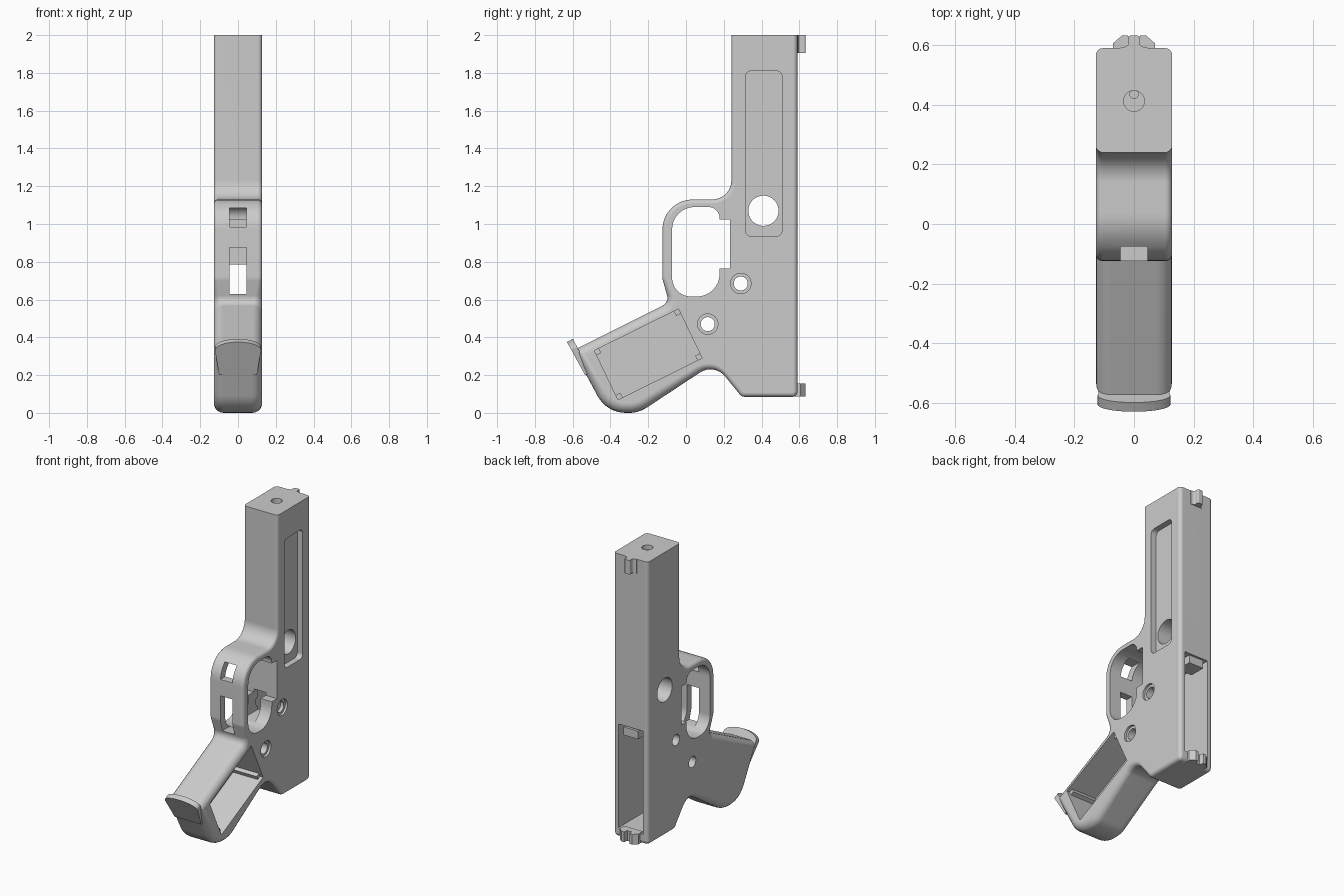
import bpy, bmesh, math
from mathutils import Vector, Matrix

cube = bpy.data.objects.get("Cube")
if cube:
    bpy.data.objects.remove(cube, do_unlink=True)

HALF = 0.128

grey = bpy.data.materials.new("plain grey")
grey.use_nodes = True
grey.diffuse_color = (0.6, 0.6, 0.6, 1)
for node in grey.node_tree.nodes:
    if node.type == 'BSDF_PRINCIPLED':
        node.inputs["Base Color"].default_value = grey.diffuse_color
        node.inputs["Roughness"].default_value = 0.6


def rounded(corners, steps=8):
    """Polygon from (u, v, radius) corners with filleted joints."""
    out = []
    n = len(corners)
    for i, (u, v, r) in enumerate(corners):
        p = Vector((u, v))
        if r == 0:
            out.append(p)
            continue
        a = (Vector(corners[i - 1][:2]) - p).normalized()
        b = (Vector(corners[(i + 1) % n][:2]) - p).normalized()
        half = a.angle(b) / 2
        centre = p + (a + b).normalized() * (r / math.sin(half))
        start = p + a * (r / math.tan(half)) - centre
        end = p + b * (r / math.tan(half)) - centre
        sweep = math.atan2(start.x * end.y - start.y * end.x, start.dot(end))
        for k in range(steps + 1):
            c, s = math.cos(sweep * k / steps), math.sin(sweep * k / steps)
            out.append(centre + Vector((c * start.x - s * start.y,
                                        s * start.x + c * start.y)))
    return out


def circle(u, v, r, n=40):
    return [(u + r * math.cos(math.tau * k / n), v + r * math.sin(math.tau * k / n))
            for k in range(n)]


def rect(u0, u1, v0, v1, r=0):
    return rounded([(u0, v0, r), (u1, v0, r), (u1, v1, r), (u0, v1, r)])


def loft(name, rings):
    """Solid through matching closed rings of 3D points."""
    bm = bmesh.new()
    loops = [[bm.verts.new(p) for p in ring] for ring in rings]
    bm.faces.new(loops[0])
    bm.faces.new(loops[-1])
    for low, high in zip(loops, loops[1:]):
        for i in range(len(low)):
            j = (i + 1) % len(low)
            bm.faces.new((low[i], low[j], high[j], high[i]))
    bmesh.ops.recalc_face_normals(bm, faces=bm.faces)
    mesh = bpy.data.meshes.new(name)
    bm.to_mesh(mesh)
    bm.free()
    mesh.materials.append(grey)
    obj = bpy.data.objects.new(name, mesh)
    bpy.context.collection.objects.link(obj)
    return obj


def prism(name, pts, t0, t1, axis='x'):
    """Extrude a polygon along x (yz outline) or z (xy outline)."""
    if axis == 'x':
        return loft(name, [[(t, u, v) for u, v in pts] for t in (t0, t1)])
    return loft(name, [[(u, v, t) for u, v in pts] for t in (t0, t1)])


def inward(pts):
    """Mitred inward direction at each corner of a counterclockwise outline."""
    out = []
    for i, p in enumerate(pts):
        a = (p - pts[i - 1]).normalized()
        b = (pts[(i + 1) % len(pts)] - p).normalized()
        na, nb = Vector((-a.y, a.x)), Vector((-b.y, b.x))
        out.append((na + nb) / (1 + na.dot(nb)))
    return out


def activate(obj):
    for o in bpy.context.selected_objects:
        o.select_set(False)
    obj.select_set(True)
    bpy.context.view_layer.objects.active = obj


def cut(obj, pts, t0, t1, axis='x'):
    tool = prism("cutter", pts, t0, t1, axis)
    tool.hide_render = True
    mod = obj.modifiers.new("cut", 'BOOLEAN')
    mod.operation, mod.solver, mod.object = 'DIFFERENCE', 'EXACT', tool
    activate(obj)
    bpy.ops.object.modifier_apply(modifier=mod.name)
    bpy.data.objects.remove(tool, do_unlink=True)


def finish(obj):
    activate(obj)
    bpy.ops.object.shade_smooth_by_angle(angle=math.radians(30))
    mod = obj.modifiers.new("even shading", 'WEIGHTED_NORMAL')
    mod.keep_sharp = True


# Main frame: upright block, loop and handle in one outline
outline = rounded([
    (0.24, 2, 0), (0.24, 1.13, 0.1), (-0.125, 1.13, 0.16), (-0.125, 0.71, 0.08),
    (-0.09, 0.585, 0.045), (-0.598, 0.331, 0), (-0.42, 0, 0.17), (-0.25, 0, 0.17),
    (0.15, 0.264, 0.1), (0.295, 0.085, 0.035), (0.59, 0.085, 0.027), (0.59, 2, 0)])


def clamp(v):
    return max(0, min(1, v))


def softness(p):
    """Edge radius: wide on the handle, narrow elsewhere."""
    return 0.023 + 0.03 * clamp((0.2 - p.x) / 0.25) * clamp((0.66 - p.y) / 0.1)


def frame_ring(side, angle):
    ring = []
    for p, d in zip(outline, inward(outline)):
        r = softness(p)
        if p.y > 1.99:  # keep the top end flat
            d = Vector((d.x, 0))
        q = p + d * r * (1 - math.cos(angle))
        ring.append((side * (HALF - r * (1 - math.sin(angle))), q.x, q.y))
    return ring


# Rings run from one flat side, over the rounded rims, to the other
turns = [math.pi / 2 * k / 5 for k in range(6)]
frame = loft("frame", [frame_ring(-1, a) for a in reversed(turns)]
             + [frame_ring(1, a) for a in turns])

# Finger opening
cut(frame, rounded([
    (-0.074, 1.09, 0.12), (0.178, 1.09, 0.06), (0.178, 1.024, 0), (0.233, 1.024, 0),
    (0.233, 0.765, 0), (0.178, 0.765, 0), (0.178, 0.616, 0.12), (-0.074, 0.616, 0.1)]), -1, 1)

# Slots in the loop, and the channel to the rear pocket
for y0, y1, z0, z1 in ((-0.3, 0, 0.985, 1.085), (-0.3, 0, 0.63, 0.875), (0.1, 0.4, 0.63, 0.785)):
    cut(frame, rect(y0, y1, z0, z1), -0.045, 0.045)

# Rear pocket
cut(frame, rect(0.28, 0.8, 0.15, 0.85), -0.09, 0.09)

# Long side recess and round window
cut(frame, rect(0.315, 0.508, 0.935, 1.81, 0.03), HALF - 0.04, 0.3)
cut(frame, circle(0.41, 1.07, 0.08), -1, 1)

# Pin holes with a wider seat on one side
for y, z in ((0.29, 0.685), (0.115, 0.47)):
    cut(frame, circle(y, z, 0.037), -1, 1)
    cut(frame, circle(y, z, 0.054), HALF - 0.015, 0.3)

# Holes in the top end
cut(frame, circle(0, 0.413, 0.035), 1.97, 2.1, 'z')
cut(frame, circle(0, 0.435, 0.014, 20), 1.9, 2.1, 'z')

# Handle pocket with corner posts
pocket = [Vector(p) for p in ((-0.04, 0.55), (0.085, 0.29), (-0.36, 0.07), (-0.485, 0.33))]
cut(frame, pocket, -0.08, 0.3)
finish(frame)
for i, p in enumerate(pocket):
    a = (pocket[i - 1] - p).normalized() * 0.027
    b = (pocket[(i + 1) % 4] - p).normalized() * 0.027
    finish(prism(f"handle_pocket_post_{i + 1}", [p, p + a, p + a + b, p + b], -0.085, 0.105))

# Arched lip on the end of the handle
arch = [(0.122 * math.sin(t), 0.05 * (math.cos(t) - 1))
        for t in (math.pi / 2 * k / 10 for k in range(-10, 11))]
lip = prism("handle_lip", arch + [(0.1, -0.2), (-0.1, -0.2)], 0, 0.035, 'z')
lip.matrix_world = Matrix(((1, 0, 0, 0), (0, -0.48, 0.877, -0.63),
                           (0, 0.877, 0.48, 0.375), (0, 0, 0, 1)))
finish(lip)

# Block inside the rear pocket
finish(prism("rear_pocket_block", rect(0.48, 0.59, 0.785, 0.84), -0.055, 0.055))

# Upper rear lug with flared root
finish(prism("upper_rear_lug", rounded([
    (-0.045, 0.58, 0), (-0.045, 0.592, 0), (-0.02, 0.597, 0.01), (-0.02, 0.632, 0.008),
    (0.02, 0.632, 0.008), (0.02, 0.597, 0.01), (0.045, 0.592, 0), (0.045, 0.58, 0)], 4),
    1.905, 2, 'z'))

# Lower rear lug with chamfered corners and a centre notch
finish(prism("lower_rear_lug", [
    (-0.07, 0.56), (-0.07, 0.607), (-0.04, 0.633), (-0.02, 0.633), (-0.015, 0.605),
    (0.015, 0.605), (0.02, 0.633), (0.04, 0.633), (0.07, 0.607), (0.07, 0.56)],
    0.086, 0.155, 'z'))
